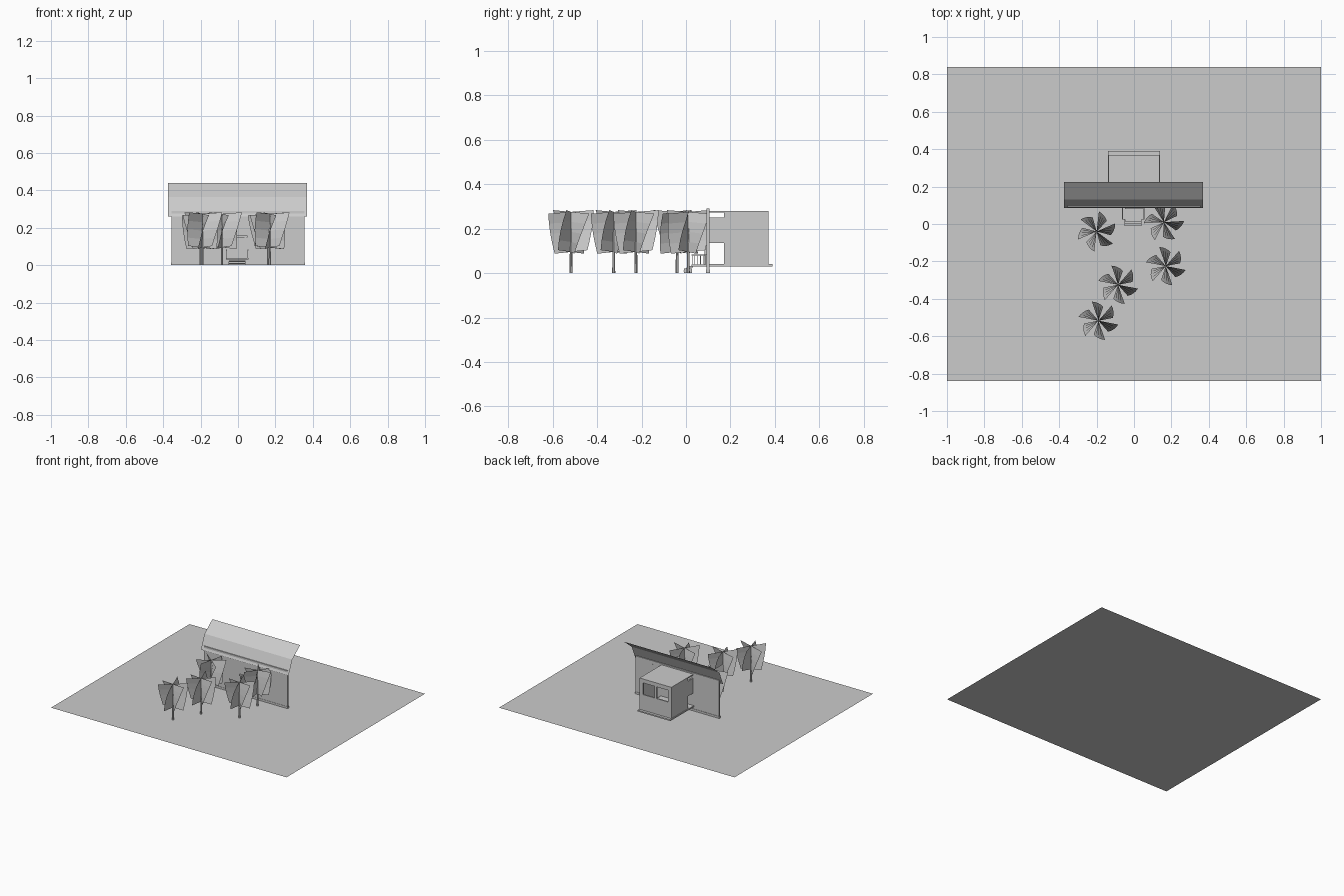
import bpy, bmesh, math
from mathutils import Vector, Matrix

if "Cube" in bpy.data.objects:
    bpy.data.objects.remove(bpy.data.objects["Cube"])


def mesh_object(name, verts, faces):
    me = bpy.data.meshes.new(name)
    me.from_pydata(verts, [], faces)
    ob = bpy.data.objects.new(name, me)
    bpy.context.collection.objects.link(ob)
    return ob


def box(name, x0, x1, y0, y1, z0, z1):
    bm = bmesh.new()
    bmesh.ops.create_cube(bm, size=1)
    for v in bm.verts:
        v.co = Vector(((x0 + x1) / 2 + v.co.x * (x1 - x0),
                       (y0 + y1) / 2 + v.co.y * (y1 - y0),
                       (z0 + z1) / 2 + v.co.z * (z1 - z0)))
    me = bpy.data.meshes.new(name)
    bm.to_mesh(me)
    bm.free()
    ob = bpy.data.objects.new(name, me)
    bpy.context.collection.objects.link(ob)
    return ob


# Lot sheet
mesh_object("lot", [(-1, -.84, 0), (1, -.84, 0), (1, .84, 0), (-1, .84, 0)], [(0, 1, 2, 3)])

# Long facade wall and its base trim
box("facade_wall", -.355, .355, .092, .105, .005, .29)
box("wall_base", -.358, .358, .09, .108, 0, .015)

# Bent roof sheet leaning back over the facade
profile = [(.085, .26), (.13, .365), (.225, .44)]
mesh_object("roof_sheet", [(x, y, z) for y, z in profile for x in (-.375, .37)],
            [(0, 1, 3, 2), (2, 3, 5, 4)])

# Rear room: floor, side walls, back wall with windows, flat roof
box("room_floor", -.14, .14, .105, .39, .03, .04)
for side, x in (("left", -.135), ("right", .125)):
    box("room_wall_" + side, x, x + .01, .17, .37, .036, .275)
    box("link_wall_" + side, x, x + .01, .105, .17, .135, .25)
box("room_back_sill", -.125, .125, .36, .37, .036, .16)
box("room_back_header", -.125, .125, .36, .37, .25, .275)
for i, x in enumerate((-.125, -.01, .105)):
    box("room_back_post_%d" % i, x, x + .02, .36, .37, .16, .25)
box("room_roof", -.135, .135, .105, .37, .272, .28)

# Porch, steps and entrance door
box("porch_floor", -.065, .055, .025, .092, .03, .038)
for i in range(3):
    box("step_%d" % i, -.048, .04, -.012 + i * .013, .005 + i * .013, .006 + i * .01, .012 + i * .01)
for i, x in enumerate((-.05, .037)):
    box("stringer_%d" % i, x, x + .003, -.01, .026, 0, .02)
box("door", -.035, .035, .088, .092, .038, .145)
for i, x in enumerate((-.043, .035)):
    box("door_jamb_%d" % i, x, x + .01, .084, .092, .038, .15)
box("door_head", -.048, .052, .08, .092, .148, .158)

# Porch railings on both sides
for side, x in (("left", -.065), ("right", .05)):
    box("rail_top_" + side, x, x + .005, .025, .092, .078, .083)
    for i in range(6):
        y = .026 + i * .0125
        box("baluster_%s_%d" % (side, i), x + .001, x + .004, y, y + .003, .038, .078)


# Trees: crossed twisted foliage sheets on a thin trunk
def tree(name, cx, cy, turn):
    bm = bmesh.new()
    bmesh.ops.create_cone(bm, cap_ends=True, segments=6, radius1=.007, radius2=.004,
                          depth=.2, matrix=Matrix.Translation((0, 0, .1)))
    me = bpy.data.meshes.new(name + "_trunk")
    bm.to_mesh(me)
    bm.free()
    trunk = bpy.data.objects.new(name + "_trunk", me)
    trunk.location = (cx, cy, 0)
    bpy.context.collection.objects.link(trunk)
    verts, faces, rows = [], [], 5
    for k in range(3):
        base = turn + math.radians(90 + 60 * k)
        start = len(verts)
        for i in range(rows):
            t = i / (rows - 1)
            a = base + math.radians(38) * (t - .5)
            r = .078 + .03 * t
            for s in (-1, 0, 1):
                lean = .008 * s * (1 if k != 1 else -1)
                verts.append((math.cos(a) * r * s, math.sin(a) * r * s, .095 + .18 * t + lean))
        for i in range(rows - 1):
            for j in range(2):
                n = start + i * 3 + j
                faces.append((n, n + 1, n + 4, n + 3))
    crown = mesh_object(name + "_foliage", verts, faces)
    crown.location = (cx, cy, 0)


for i, (x, y, a) in enumerate([(-.2, -.04, .6), (.16, .01, .25), (.17, -.225, 0),
                               (-.085, -.325, 0), (-.19, -.517, 0)]):
    tree("tree_%d" % (i + 1), x, y, a)
